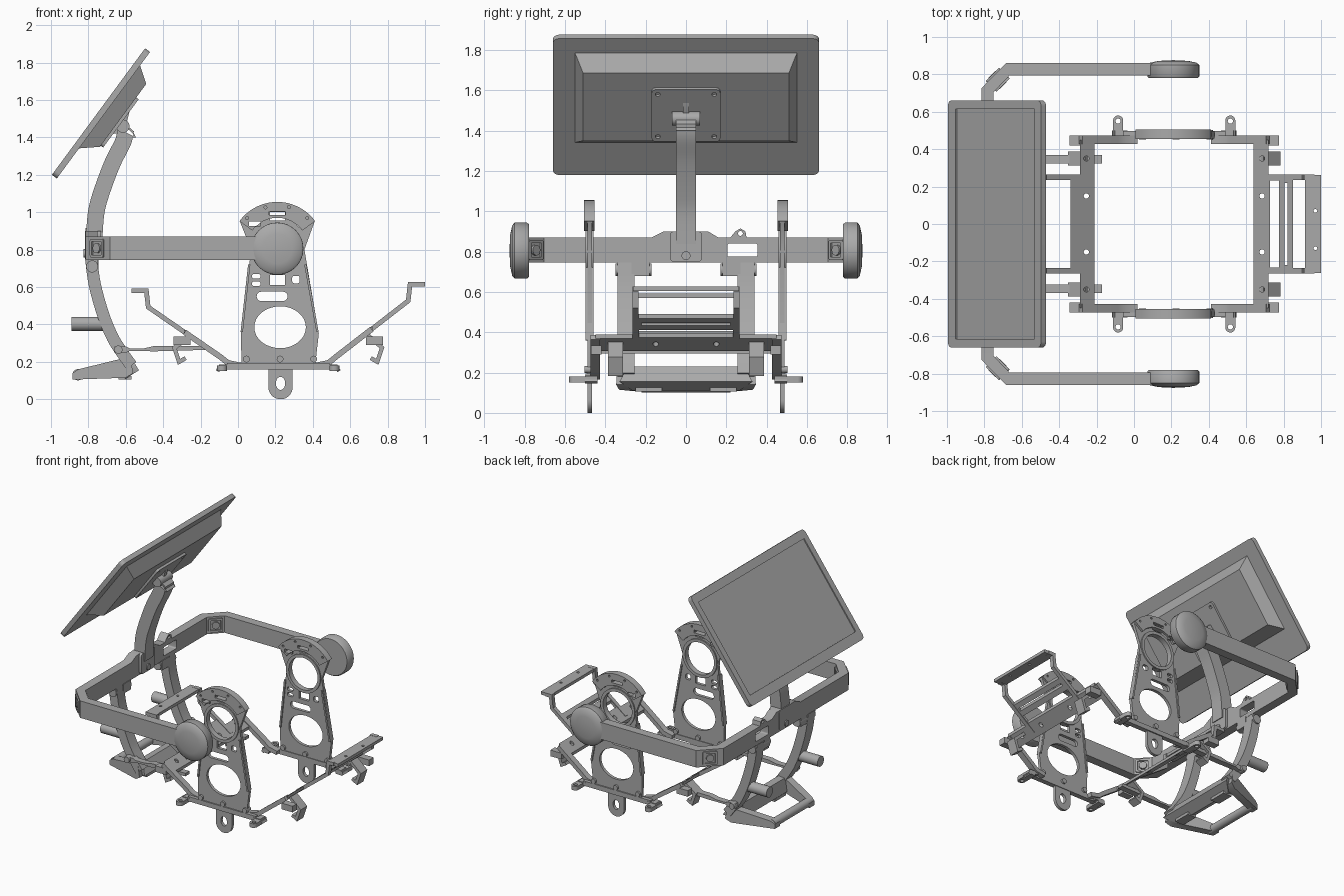
import bpy, bmesh
from math import sin, cos, pi, radians
from mathutils import Matrix, Vector

if "Cube" in bpy.data.objects:
    bpy.data.objects.remove(bpy.data.objects["Cube"])

grey = bpy.data.materials.new("satin_grey")
grey.use_nodes = True
grey.diffuse_color = (0.40, 0.40, 0.40, 1)
grey.node_tree.nodes["Principled BSDF"].inputs["Base Color"].default_value = grey.diffuse_color


# ---- helpers ----
def basis(o, u, v, w=None):
    u, v = Vector(u), Vector(v)
    w = Vector(w) if w else u.cross(v)
    m = Matrix((u, v, w)).transposed().to_4x4()
    m.translation = Vector(o)
    return m


def XZ(y): return basis((0, y, 0), (1, 0, 0), (0, 0, 1))
def YZ(x): return basis((x, 0, 0), (0, 1, 0), (0, 0, 1))
def XY(z): return basis((0, 0, z), (1, 0, 0), (0, 1, 0))


def finish(name, bm, mat, mirror):
    bmesh.ops.remove_doubles(bm, verts=bm.verts, dist=1e-4)
    bmesh.ops.transform(bm, matrix=mat, verts=bm.verts)
    bmesh.ops.recalc_face_normals(bm, faces=bm.faces)
    me = bpy.data.meshes.new(name)
    bm.to_mesh(me)
    bm.free()
    me.materials.append(grey)
    ob = bpy.data.objects.new(name, me)
    bpy.context.collection.objects.link(ob)
    if mirror:
        ob.modifiers.new("mirror", "MIRROR").use_axis = (False, True, False)
        ob.modifiers["mirror"].use_mirror_merge = False
    bpy.ops.object.select_all(action="DESELECT")
    ob.select_set(True)
    bpy.context.view_layer.objects.active = ob
    bpy.ops.object.shade_smooth_by_angle(angle=radians(35))
    return ob


def plate(name, loops, t, mat, mirror=False):
    """Flat outline (first loop) with holes (other loops), thickness t."""
    cu = bpy.data.curves.new(name, "CURVE")
    cu.dimensions, cu.fill_mode, cu.extrude = "2D", "BOTH", t / 2
    for loop in loops:
        sp = cu.splines.new("POLY")
        sp.points.add(len(loop) - 1)
        for p, q in zip(sp.points, loop):
            p.co = (q[0], q[1], 0, 1)
        sp.use_cyclic_u = True
    tmp = bpy.data.objects.new("tmp", cu)
    bpy.context.collection.objects.link(tmp)
    bpy.context.view_layer.update()
    me = bpy.data.meshes.new_from_object(tmp.evaluated_get(bpy.context.evaluated_depsgraph_get()))
    bm = bmesh.new()
    bm.from_mesh(me)
    bpy.data.objects.remove(tmp)
    bpy.data.curves.remove(cu)
    bpy.data.meshes.remove(me)
    return finish(name, bm, mat, mirror)


def arc(c, r, a, b, n=24):
    return [(c[0] + r * cos(radians(a + (b - a) * i / n)),
             c[1] + r * sin(radians(a + (b - a) * i / n))) for i in range(n + 1)]


def oval(x, y, r, r2=None, n=32):
    return [(x + r * cos(2 * pi * i / n), y + (r2 or r) * sin(2 * pi * i / n)) for i in range(n)]


def rect(x0, x1, y0, y1, r=0.0):
    if not r:
        return [(x0, y0), (x1, y0), (x1, y1), (x0, y1)]
    return (arc((x1 - r, y0 + r), r, -90, 0, 5) + arc((x1 - r, y1 - r), r, 0, 90, 5)
            + arc((x0 + r, y1 - r), r, 90, 180, 5) + arc((x0 + r, y0 + r), r, 180, 270, 5))


def ribbon(pts, widths):
    """Outline of a polyline with the given width(s)."""
    P = [Vector(p) for p in pts]
    if not isinstance(widths, list):
        widths = [widths] * len(P)
    left, right = [], []
    for i, p in enumerate(P):
        a = (p - P[max(i - 1, 0)]).normalized()
        b = (P[min(i + 1, len(P) - 1)] - p).normalized()
        d = (a + b).normalized()
        k = max(d.dot(b if b.length else a), 0.5)
        n = Vector((-d.y, d.x)) * widths[i] / 2 / k
        left.append(tuple(p + n))
        right.append(tuple(p - n))
    return left + right[::-1]


def smooth(pts, n=5):
    """Catmull-Rom resampling of a few guide points."""
    P = [Vector(p) for p in [pts[0]] + pts + [pts[-1]]]
    out = []
    for a, b, c, d in zip(P, P[1:], P[2:], P[3:]):
        for i in range(n):
            t = i / n
            out.append(tuple(0.5 * (2 * b + (c - a) * t + (2 * a - 5 * b + 4 * c - d) * t * t
                                    + (3 * b - a - 3 * c + d) * t ** 3)))
    return out + [pts[-1]]


def box(name, x0, x1, y0, y1, z0, z1, mirror=False):
    return plate(name, [rect(x0, x1, y0, y1)], z1 - z0, XY((z0 + z1) / 2), mirror)


# ---- tilted monitor: u runs up the panel, v along y, w out of the back ----
up, back = (0.593, 0, 0.805), (0.805, 0, -0.593)
def PANEL(w): return basis(Vector((-0.995, 0, 1.2)) + Vector(back) * w, up, (0, 1, 0), back)
case = rect(0, 0.84, -0.66, 0.66, 0.03)
plate("monitor_body", [case], 0.025, PANEL(0.0205))
plate("monitor_bezel", [case, rect(0.07, 0.78, -0.615, 0.615)], 0.008, PANEL(0.004))
bm = bmesh.new()
bmesh.ops.create_cube(bm, size=1)
for v in bm.verts:
    outer = v.co.z > 0
    lo, hi, half = (0.273, 0.69, 0.51) if outer else (0.20, 0.75, 0.55)
    v.co = (hi if v.co.x > 0 else lo, half if v.co.y > 0 else -half, 0.085 if outer else 0)
finish("monitor_back_housing", bm, PANEL(0.033), False)
screws = [oval(u, v, 0.012, n=12) for u in (0.31, 0.57) for v in (-0.14, 0.14)]
plate("mount_plate", [rect(0.28, 0.60, -0.17, 0.17, 0.02)] + screws, 0.018, PANEL(0.125))
plate("mount_gusset", [[(-0.565, 1.60), (-0.60, 1.46), (-0.64, 1.42), (-0.70, 1.42)]], 0.03, XZ(0))
plate("mount_hinge", [oval(-0.615, 1.46, 0.035)], 0.14, XZ(0))

# ---- support arms ----
upper = smooth([(-0.60, 1.44), (-0.615, 1.375), (-0.67, 1.265), (-0.725, 1.12), (-0.758, 1.0), (-0.77, 0.84)])
plate("upper_arm", [[(-0.635, 1.50), (-0.545, 1.40)] + ribbon(upper, 0.088)[::-1][:len(upper)]
      + ribbon(upper, 0.088)[:len(upper)][::-1]], 0.10, XZ(0))
plate("arm_clamp", [rect(-0.08, 0.08, 0.75, 0.90, 0.02)], 0.085, YZ(-0.775))
plate("clamp_screw", [oval(0, 0.78, 0.022)], 0.10, YZ(-0.775))
lower = smooth([(-0.785, 0.75), (-0.765, 0.61), (-0.72, 0.45), (-0.67, 0.33), (-0.62, 0.25), (-0.57, 0.18)])
plate("lower_arm", [ribbon(lower, 0.065)], 0.085, XZ(0.297), True)
plate("lower_arm_pivot", [oval(-0.78, 0.71, 0.032)], 0.18, XZ(0.26), True)
box("pivot_lug", -0.81, -0.745, 0.18, 0.27, 0.68, 0.75, True)
plate("arm_stub", [oval(0.297, 0.403, 0.038)], 0.17, YZ(-0.805), True)

# ---- U-shaped beam with round end pads ----
cross = [(-0.71, 0.745), (0.71, 0.745), (0.71, 0.87), (0.30, 0.87), (0.295, 0.90), (0.27, 0.915),
         (0.245, 0.90), (0.22, 0.87), (0.16, 0.87), (0.11, 0.90), (-0.11, 0.90), (-0.17, 0.87), (-0.71, 0.87)]
plate("cross_beam", [cross, rect(0.205, 0.355, 0.775, 0.84, 0.01), oval(0.27, 0.89, 0.012, n=16)], 0.065, YZ(-0.7825))
plate("side_beam", [[(-0.815, 0.68), (-0.815, 0.727), (-0.685, 0.86), (0.12, 0.86), (0.12, 0.795),
                     (-0.665, 0.795), (-0.75, 0.705), (-0.75, 0.68)]], 0.125, XY(0.8075), True)
q = 0.7071
corner = basis((-0.729, 0.771, 0.8075), (q, q, 0), (0, 0, 1))
plate("corner_pocket", [rect(-0.05, 0.05, -0.05, 0.05, 0.01), rect(-0.035, 0.035, -0.035, 0.035)], 0.08, corner, True)
plate("corner_bolt", [oval(0, 0, 0.026)], 0.085, corner, True)
bm = bmesh.new()
profile = [(0, 0.78), (0.132, 0.78), (0.139, 0.79), (0.139, 0.85), (0.125, 0.862), (0.08, 0.872), (0, 0.876)]
vs = [bm.verts.new((r, y, 0)) for r, y in profile]
es = [bm.edges.new(e) for e in zip(vs, vs[1:])]
bmesh.ops.spin(bm, geom=vs + es, cent=(0, 0, 0), axis=(0, 1, 0), angle=2 * pi, steps=48)
finish("end_pad", bm, Matrix.Translation((0.21, 0, 0.805)), True)

# ---- perforated side plates ----
hub = (0.21, 0.805)
tab = arc((0.2275, 0.065), 0.065, 180, 360, 16)
outline = ([(0.02, 0.16), (0.1625, 0.16)] + tab + [(0.2925, 0.16), (0.41, 0.16), (0.432, 0.35), (0.355, 0.80)]
           + arc(hub, 0.247, 36, 144) + [(0.07, 0.80), (0.015, 0.35)])
holes = [oval(*hub, 0.118), oval(0.225, 0.385, 0.138, 0.112), rect(0.10, 0.265, 0.525, 0.575, 0.024),
         rect(0.17, 0.25, 0.955, 1.0), rect(0.17, 0.25, 0.61, 0.665), oval(0.2275, 0.085, 0.025, 0.035),
         rect(0.075, 0.12, 0.645, 0.67, 0.01), rect(0.075, 0.12, 0.605, 0.63, 0.01), rect(0.29, 0.33, 0.62, 0.66, 0.01)]
holes += [rect(0.06, 0.12, 0.925, 0.95), oval(0.33, 0.935, 0.015, n=16)]
plate("side_plate", [outline] + holes, 0.022, XZ(0.478), True)
sector = arc(hub, 0.25, 36, 144) + arc(hub, 0.165, 144, 36)
bolts = [oval(hub[0] + 0.23 * cos(a), hub[1] + 0.23 * sin(a), 0.008, n=10) for a in (0.8, 1.3, 1.85, 2.35)]
plate("top_arc", [sector, rect(0.165, 0.255, 0.985, 1.005), rect(0.06, 0.12, 0.925, 0.95)] + bolts, 0.05, XZ(0.48), True)
plate("hub_ring", [oval(*hub, 0.14), oval(*hub, 0.118)], 0.04, XZ(0.478), True)
for name, x0, x1 in (("front_rib", 0.02, 0.06), ("rear_rib", 0.425, 0.36)):
    plate("plate_" + name, [ribbon([(x0, 0.36), (x1, 0.72)], 0.012)], 0.04, XZ(0.478), True)
box("sill_bar", -0.06, 0.49, 0.462, 0.498, 0.16, 0.195, True)
for x in (0.045, 0.225, 0.405):
    plate("sill_bolt", [oval(x, 0.215, 0.018, n=20)], 0.05, XZ(0.478), True)

# ---- two matching end trays: s is the direction, k the slope, h the handle height ----
for side, s, k, h, reach in (("left", 1, 0.775, 0.615, 0.635), ("right", -1, 0.69, 0.58, 0.555)):
    def X(d): return 0.215 + s * d
    def Z(d): return 0.22 + k * (d - 0.3)
    def path(*ds): return [(X(d), Z(d)) for d in ds]
    def slope(dz=0): return basis((X(0), 0, Z(0) + dz), (s, 0, k), (0, 1, 0), (0, 0, 1))
    plate(side + "_side_strut", [ribbon([(X(0.2), 0.18), (X(0.27), 0.195)] + path(0.31, 0.5), 0.03)], 0.045, XZ(0.45), True)
    tray = [(0.425, -0.45), (0.505, -0.45), (0.505, -0.255), (reach, -0.255), (reach, 0.255),
            (0.505, 0.255), (0.505, 0.45), (0.425, 0.45)]
    cuts = [oval(0.47, y, 0.014, n=16) for y in (-0.35, -0.15, 0.15, 0.35)]
    if s > 0:
        cuts.append(rect(0.59, 0.607, -0.22, 0.22))
        cuts.append(rect(0.513, 0.56, -0.232, 0.232))
    plate(side + "_tray", [tray] + cuts, 0.022, slope())
    arm = path(0.45, 0.695) + [(X(0.705), h), (X(0.75), h)]
    plate(side + "_tray_arm", [ribbon(arm, 0.025)], 0.03, XZ(0.25), True)
    grip = rect(*sorted((X(0.70), X(0.785))), -0.262, 0.262)
    plate(side + "_handle", [grip] + [oval(X(0.755), y, 0.01, n=12) for y in (-0.13, 0.07)], 0.022, XY(h))
    hook = [(X(0.47), Z(0.47)), (X(0.555), 0.275), (X(0.53), 0.20), (X(0.495), 0.22)]
    plate(side + "_hook", [ribbon(hook, 0.022)], 0.075, XZ(0.35), True)
    box(side + "_lug", *sorted((X(0.47), X(0.56))), 0.42, 0.472, 0.29, 0.335, True)
    ear = [(X(0.30) - 0.027, 0.44), (X(0.30) + 0.027, 0.44)] + arc((X(0.30), 0.553), 0.027, 0, 180, 10)
    plate(side + "_ear", [ear, oval(X(0.30), 0.55, 0.014, n=16)], 0.03, XY(0.165), True)
    plate(side + "_clip", [ribbon([(X(0.25), 0.175), (X(0.31), 0.175), (X(0.325), 0.15)], 0.02)], 0.06, XZ(0.47), True)

# ---- link rods from lower arms to tray ----
rod = [(-0.66, 0.265), (-0.60, 0.265), (-0.58, 0.265), (-0.50, 0.265), (-0.45, 0.27), (-0.17, 0.275)]
plate("link_rod", [ribbon(rod, [0.035, 0.035, 0.015, 0.015, 0.028, 0.022])], 0.045, XZ(0.347), True)
plate("rod_pin", [oval(-0.64, 0.265, 0.022)], 0.13, XZ(0.32), True)

# ---- foot frame ----
beam = plate("foot_beam", [[(-0.645, 0.13), (-0.60, 0.11), (-0.53, 0.155), (-0.575, 0.23), (-0.625, 0.225)]], 0.66, XZ(0))
for v in beam.data.vertices:  # chamfered ends
    if v.co.z > 0.2:
        v.co.y *= 0.87
    elif v.co.z < 0.14:
        v.co.y *= 0.8
leg = [(-0.885, 0.105), (-0.885, 0.14), (-0.855, 0.16), (-0.63, 0.215), (-0.575, 0.215), (-0.56, 0.14), (-0.60, 0.115)]
plate("foot_leg", [leg], 0.06, basis((0, 0.205 + 0.36 * 0.87, 0), (1, 0.36, 0), (0, 0, 1), (0, 1, 0)), True)
plate("foot_tube", [oval(-0.855, 0.131, 0.03)], 0.44, XZ(0))
box("foot_pad", -0.64, -0.57, 0.12, 0.25, 0.105, 0.125, True)
